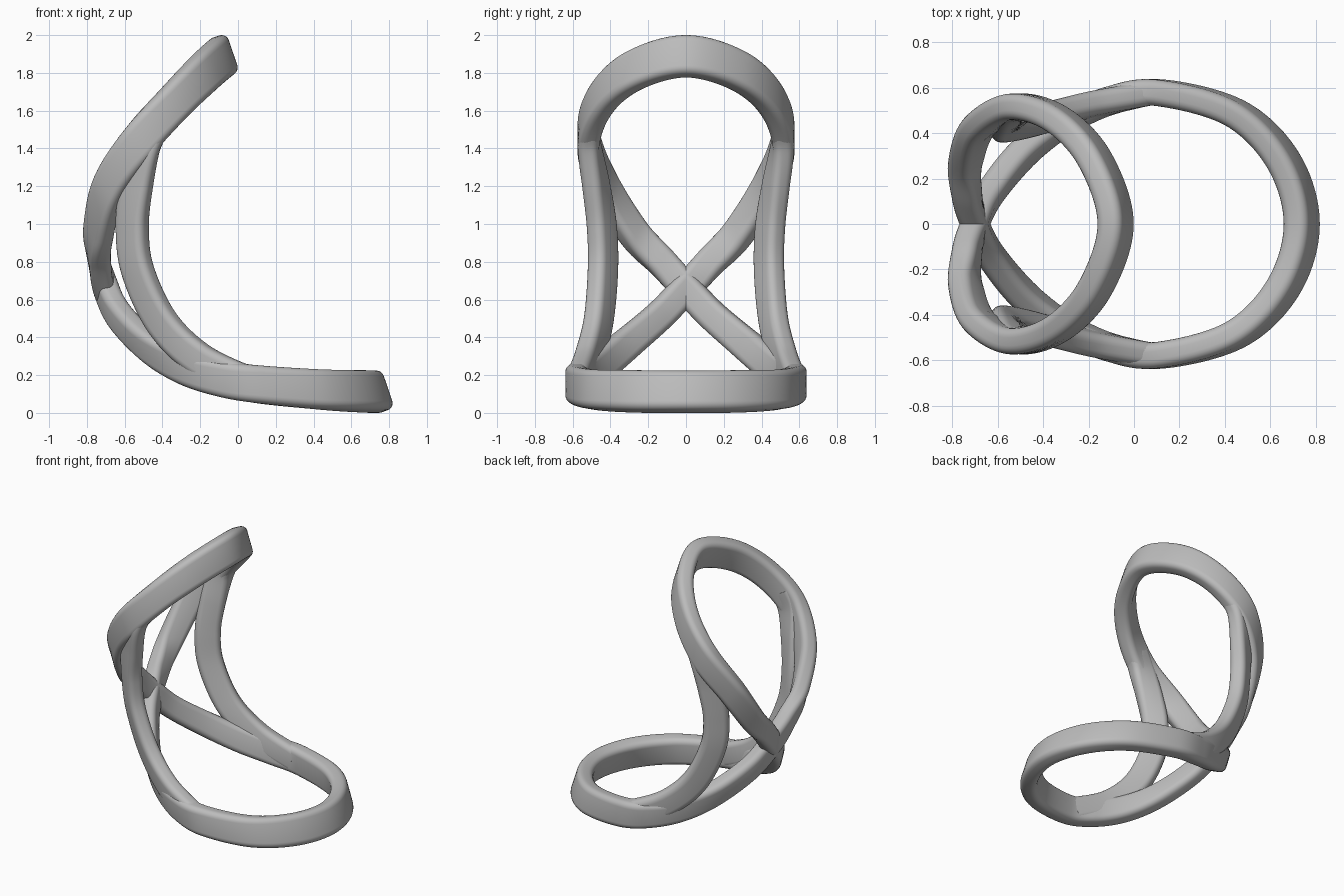
import bpy, bmesh, math
from mathutils import Vector

cube = bpy.data.objects.get("Cube")
if cube:
    bpy.data.objects.remove(cube, do_unlink=True)

grey = bpy.data.materials.new("plain_grey")
grey.use_nodes = True
tone = (0.5, 0.5, 0.5, 1)
grey.diffuse_color = tone
grey.node_tree.nodes["Principled BSDF"].inputs["Base Color"].default_value = tone


def rounded_section(half_long, half_thin, radius, steps=5):
    """Rounded rectangle as (long, thin) offsets."""
    ring = []
    for corner, (sl, st) in enumerate([(1, 1), (-1, 1), (-1, -1), (1, -1)]):
        for i in range(steps + 1):
            a = math.pi / 2 * (corner + i / steps)
            ring.append((sl * (half_long - radius) + radius * math.cos(a),
                         st * (half_thin - radius) + radius * math.sin(a)))
    return ring


def spline(keys, closed, steps):
    """Smooth interpolation through keys of (position, long direction, half length)."""
    n = len(keys)
    pick = (lambda i: keys[i % n]) if closed else (lambda i: keys[max(0, min(n - 1, i))])
    out = []
    for i in range(n if closed else n - 1):
        a, b, c, d = (pick(i + k) for k in (-1, 0, 1, 2))
        for s in range(steps):
            t = s / steps
            out.append([0.5 * (2 * q + (r - p) * t + (2 * p - 5 * q + 4 * r - u) * t * t
                               + (3 * q - p - 3 * r + u) * t ** 3)
                        for p, q, r, u in zip(a, b, c, d)])
    if not closed:
        out.append(list(keys[-1]))
    return out


def sweep(name, keys, closed, steps=12, half_thin=0.058):
    path = spline(keys, closed, steps)
    n = len(path)
    bm = bmesh.new()
    rings = []
    for i, (pos, ref, half_long) in enumerate(path):
        after = path[(i + 1) % n] if closed else path[min(n - 1, i + 1)]
        before = path[i - 1] if closed else path[max(0, i - 1)]
        tangent = (after[0] - before[0]).normalized()
        long_dir = (ref - tangent * ref.dot(tangent)).normalized()
        thin_dir = tangent.cross(long_dir)
        rings.append([bm.verts.new(pos + long_dir * u + thin_dir * v)
                      for u, v in rounded_section(half_long, half_thin, 0.04)])
    m = len(rings[0])
    for i in range(n if closed else n - 1):
        r0, r1 = rings[i], rings[(i + 1) % n]
        for j in range(m):
            k = (j + 1) % m
            bm.faces.new((r0[j], r0[k], r1[k], r1[j]))
    if not closed:
        bm.faces.new(rings[0])
        bm.faces.new(rings[-1])
    bmesh.ops.recalc_face_normals(bm, faces=bm.faces)
    mesh = bpy.data.meshes.new(name)
    bm.to_mesh(mesh)
    bm.free()
    mesh.materials.append(grey)
    obj = bpy.data.objects.new(name, mesh)
    bpy.context.collection.objects.link(obj)
    bpy.ops.object.select_all(action='DESELECT')
    obj.select_set(True)
    bpy.context.view_layer.objects.active = obj
    bpy.ops.object.shade_smooth_by_angle(angle=math.radians(40))


def flip(key):
    pos, ref, half = key
    return (Vector((pos.x, -pos.y, pos.z)), Vector((ref.x, -ref.y, ref.z)), half)


# Figure-eight band: from the top end, through the crossing, to the foot end
half_path = [
    (-0.081, 0, 1.888, 0.34, 0.11), (-0.17, 0.28, 1.81, 0.34, 0.107),
    (-0.33, 0.455, 1.65, 0.34, 0.1), (-0.52, 0.515, 1.44, 0.34, 0.1),
    (-0.68, 0.43, 1.2, 0.34, 0.092), (-0.74, 0.275, 0.95, 0.34, 0.085),
    (-0.735, 0.13, 0.8, 0.2, 0.08), (-0.7, 0, 0.66, 0.1, 0.08),
    (-0.63, -0.14, 0.515, 0.2, 0.08), (-0.48, -0.32, 0.36, 0.34, 0.085),
    (-0.3, -0.455, 0.25, 0.34, 0.09), (-0.1, -0.545, 0.185, 0.34, 0.095),
    (0.12, -0.577, 0.15, 0.34, 0.1), (0.45, -0.485, 0.123, 0.34, 0.105),
    (0.66, -0.275, 0.114, 0.34, 0.11), (0.739, 0, 0.112, 0.34, 0.11),
]
first = [(Vector((x, y, z)), Vector((tilt, 0, -1)), h) for x, y, z, tilt, h in half_path]
second = [flip(k) for k in reversed(first[1:-1])]
sweep("figure_eight_band", first + second, True)

# Side struts joining the two loops
strut_path = [
    ((0.06, 0.575, 0.155), (0.3, 0.05, 1)), ((-0.2, 0.52, 0.28), (0.45, 0.25, 0.8)),
    ((-0.4, 0.465, 0.475), (0.65, 0.45, 0.5)), ((-0.53, 0.44, 0.75), (0.8, 0.57, 0.1)),
    ((-0.56, 0.445, 0.98), (0.82, 0.57, 0)), ((-0.54, 0.475, 1.2), (0.85, 0.4, -0.2)),
    ((-0.5, 0.51, 1.41), (0.8, 0.1, -0.5)), ((-0.44, 0.503, 1.53), (0.75, 0, -0.65)),
]
strut = [(Vector(p), Vector(r), 0.088) for p, r in strut_path]
sweep("left_strut", strut, False, half_thin=0.055)
sweep("right_strut", [flip(k) for k in strut], False, half_thin=0.055)
